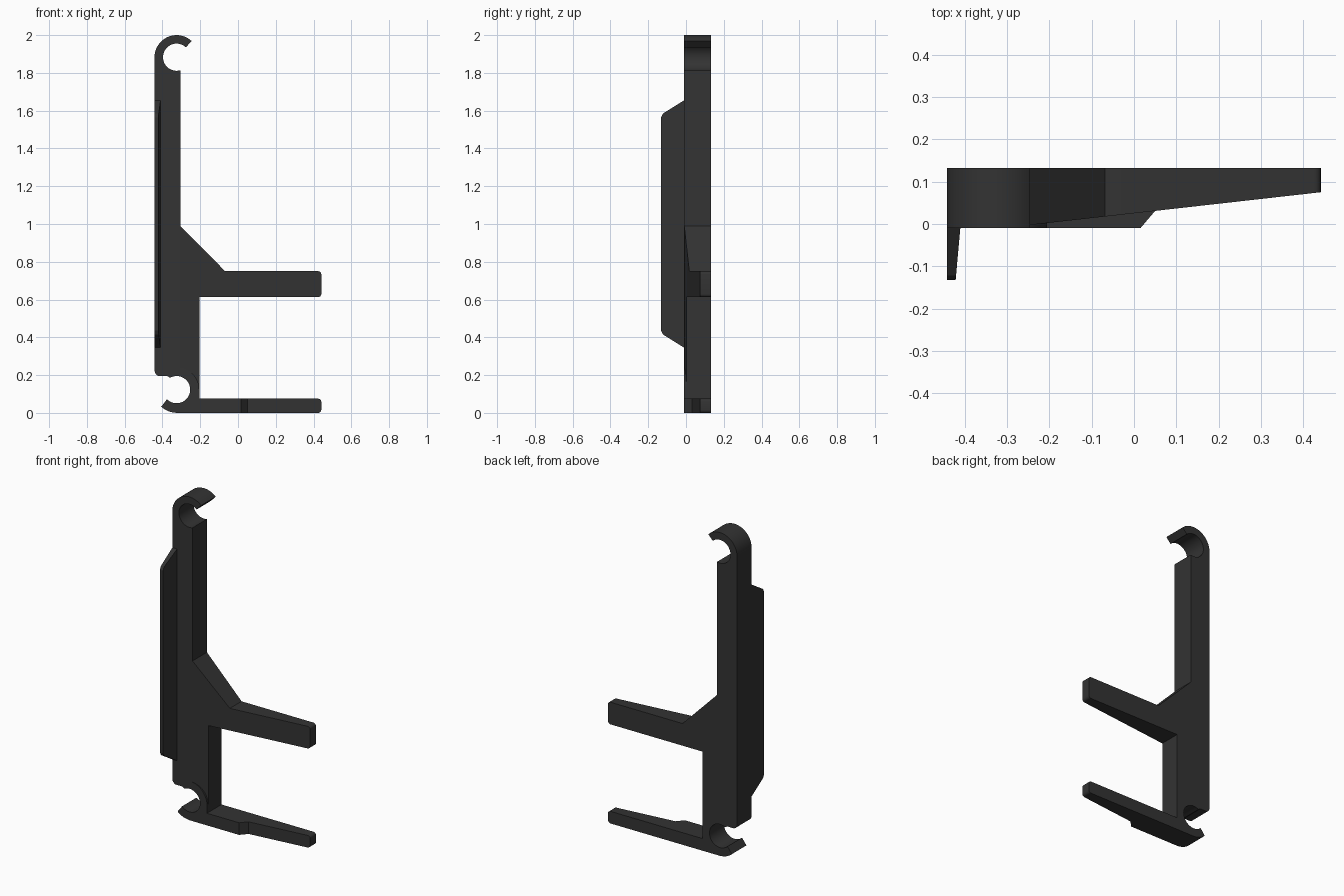
import bpy, bmesh, math
from mathutils import Vector

if "Cube" in bpy.data.objects:
    bpy.data.objects.remove(bpy.data.objects["Cube"])

BACK, FRONT = 0.132, -0.01
HOOK, CLIP = (-0.325, 1.883), (-0.325, 0.123)   # hole centres (x, z)
HOLE, RING = 0.072, 0.118                       # hole and outer radii
SEAM = -0.305                                   # spine meets bracket

black = bpy.data.materials.new("matte black")
black.diffuse_color = (0.033, 0.033, 0.033, 1)
black.use_nodes = True
black.node_tree.nodes["Principled BSDF"].inputs["Base Color"].default_value = black.diffuse_color


def arc(c, r, a0, a1, n):
    """Points on an arc in the x-z plane, angles in degrees."""
    return [(c[0] + r * math.cos(math.radians(a0 + (a1 - a0) * i / n)),
             c[1] + r * math.sin(math.radians(a0 + (a1 - a0) * i / n)))
            for i in range(n + 1)]


def finish(name, bm):
    bmesh.ops.recalc_face_normals(bm, faces=bm.faces)
    me = bpy.data.meshes.new(name)
    bm.to_mesh(me)
    bm.free()
    ob = bpy.data.objects.new(name, me)
    me.materials.append(black)
    bpy.context.collection.objects.link(ob)
    bpy.ops.object.select_all(action='DESELECT')
    ob.select_set(True)
    bpy.context.view_layer.objects.active = ob
    bpy.ops.object.shade_smooth_by_angle(angle=math.radians(25))
    return ob


def slab(name, profile, front=lambda x: FRONT, cuts=()):
    """Extrude an x-z profile to the back; front(x) shapes the front side."""
    bm = bmesh.new()
    face = bm.faces.new([bm.verts.new((x, FRONT, z)) for x, z in profile])
    ext = bmesh.ops.extrude_face_region(bm, geom=[face], use_keep_orig=True)
    for v in ext["geom"]:
        if isinstance(v, bmesh.types.BMVert):
            v.co.y = BACK
    for x in cuts:
        bmesh.ops.bisect_plane(bm, geom=bm.verts[:] + bm.edges[:] + bm.faces[:],
                               plane_co=(x, 0, 0), plane_no=(1, 0, 0))
    for v in bm.verts:
        if v.co.y < 0:
            v.co.y = front(v.co.x)
    return finish(name, bm)


def taper(x):
    return -0.009 + 0.084 * (x - SEAM) / (0.441 - SEAM)


def foot_front(x):
    """Full depth pad, then a chamfer, then the tapered arm."""
    if x <= 0.0151:
        return FRONT
    return taper(x)


def arm_end(z0, z1, r=0.016):
    """Rounded arm tip, bottom to top."""
    x = 0.441 - r
    return arc((x, z0 + r), r, -90, 0, 4) + arc((x, z1 - r), r, 0, 90, 4)


# Spine with the open hook on top
seam_angle = math.degrees(math.acos((SEAM - CLIP[0]) / HOLE))
spine = (arc(HOOK, 0.117, 180, 47, 20)
         + arc(HOOK, HOLE, 47, 286, 28)
         + [(SEAM, 1.805)]
         + arc(CLIP, HOLE, seam_angle, 112, 6)
         + [(-0.362, 0.187), (-0.375, 0.196)]
         + arc((-0.414, 0.222), 0.027, -90, -180, 5))
slab("spine_and_hook", spine)

# Bracket with gusset and upper arm
a_out = math.degrees(math.acos((SEAM - CLIP[0]) / RING))
bracket = ([(SEAM, 0.99), (-0.068, 0.75)]
           + arm_end(0.613, 0.75)[::-1]
           + [(-0.205, 0.613)]
           + arc(CLIP, RING + 0.002, 0, a_out, 12))
slab("bracket_and_upper_arm", bracket, taper)

# Lower clip ring and foot arm
foot = (arc(CLIP, HOLE, 225, 360 + seam_angle, 26)
        + arc(CLIP, RING + 0.002, a_out, 0, 12)
        + [(-0.205, 0.075)]
        + arm_end(0, 0.075)[::-1]
        + [(-0.325, 0.0)]
        + arc(CLIP, 0.122, 262, 228, 6))
slab("lower_clip_and_foot", foot, foot_front, cuts=(0.015, 0.05))

# Side fin along the left edge, thinner at its tip
bm = bmesh.new()
outline = [(FRONT, 0.345), (-0.122, 0.415), (-0.132, 0.435),
           (-0.132, 1.565), (-0.122, 1.585), (FRONT, 1.655)]
left = [bm.verts.new((-0.442, y, z)) for y, z in outline]
right = [bm.verts.new((-0.41 + 0.09 * (y - FRONT), y, z)) for y, z in outline]
bm.faces.new(left)
bm.faces.new(right[::-1])
for i in range(len(outline)):
    j = (i + 1) % len(outline)
    bm.faces.new((left[i], right[i], right[j], left[j]))
finish("side_fin", bm)
